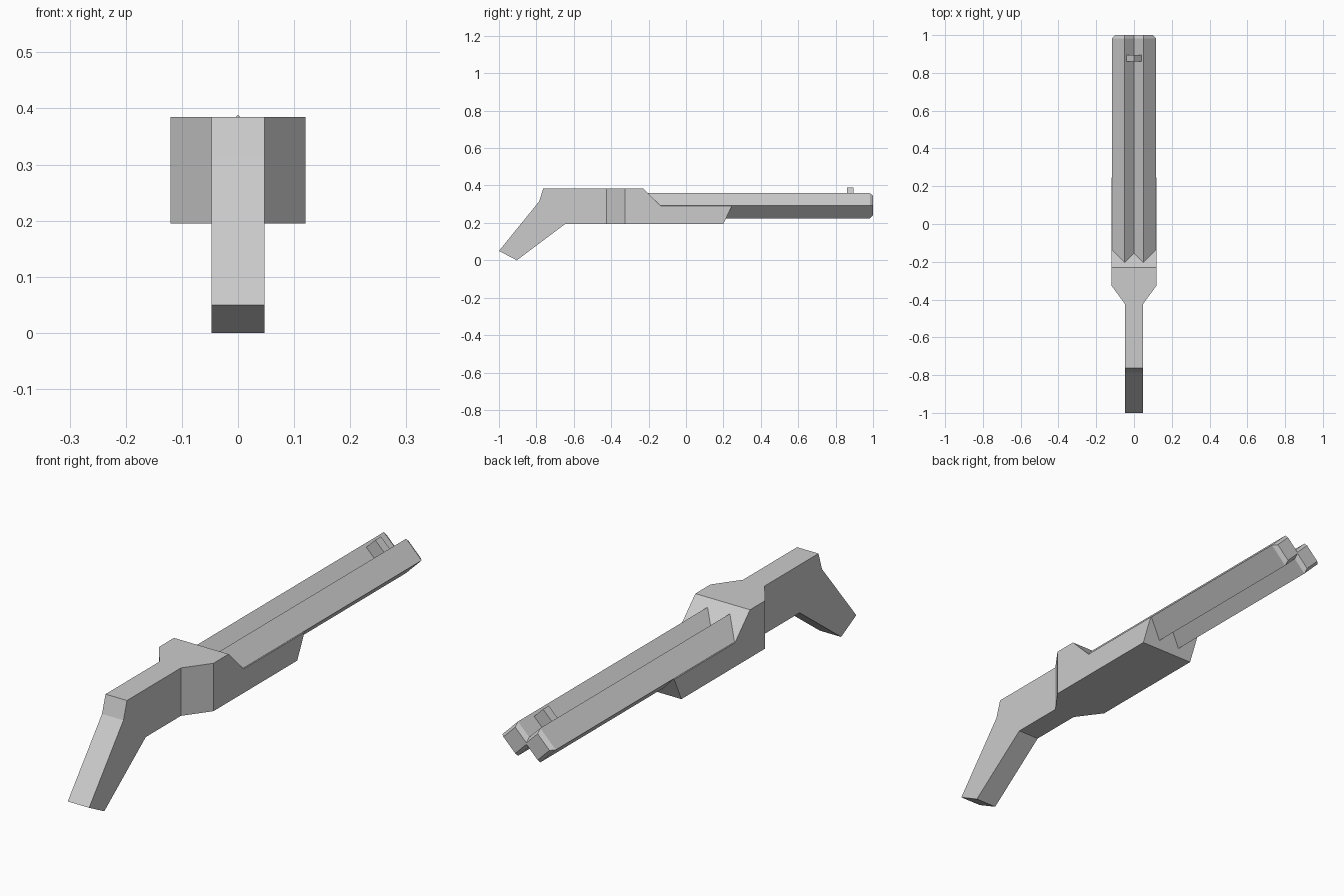
import bpy, bmesh
from mathutils import Vector

if "Cube" in bpy.data.objects:
    bpy.data.objects.remove(bpy.data.objects["Cube"])


def finish(bm, name):
    bmesh.ops.recalc_face_normals(bm, faces=bm.faces[:])
    me = bpy.data.meshes.new(name)
    bm.to_mesh(me)
    bm.free()
    ob = bpy.data.objects.new(name, me)
    bpy.context.collection.objects.link(ob)
    return ob


def diamond_bar(name, x, z, sections):
    """Loft diamond sections given as (y, half_size), capped at both ends."""
    bm = bmesh.new()
    rings = [[bm.verts.new((x + dx * r, y, z + dz * r))
              for dx, dz in ((1, 0), (0, 1), (-1, 0), (0, -1))]
             for y, r in sections]
    for a, b in zip(rings, rings[1:]):
        for i in range(4):
            j = (i + 1) % 4
            bm.faces.new((a[i], a[j], b[j], b[i]))
    bm.faces.new(rings[0])
    bm.faces.new(rings[-1])
    return finish(bm, name)


# Stock and receiver: one side profile, slim at the grip, wide at the front
GRIP_X, BODY_X = 0.047, 0.12
profile = [(-1.0, 0.05), (-0.905, 0.0), (-0.645, 0.195), (0.2, 0.195),
           (0.245, 0.29), (-0.135, 0.29), (-0.23, 0.385),
           (-0.763, 0.385), (-0.785, 0.315)]
bm = bmesh.new()
face = bm.faces.new([bm.verts.new((-GRIP_X, y, z)) for y, z in profile])
ext = bmesh.ops.extrude_face_region(bm, geom=[face])
bmesh.ops.translate(bm, vec=(2 * GRIP_X, 0, 0),
                    verts=[v for v in ext["geom"] if isinstance(v, bmesh.types.BMVert)])
for y in (-0.425, -0.325):
    bmesh.ops.bisect_plane(bm, geom=bm.verts[:] + bm.edges[:] + bm.faces[:],
                           plane_co=Vector((0, y, 0)), plane_no=Vector((0, 1, 0)))
for v in bm.verts:
    if v.co.y > -0.33:
        v.co.x *= BODY_X / GRIP_X
finish(bm, "stock_and_receiver")

# Twin square barrels standing on edge, with chamfered muzzles
for side, label in ((-1, "left"), (1, "right")):
    diamond_bar("barrel_" + label, side * 0.049, 0.292,
                [(-0.21, 0.068), (0.983, 0.068), (1.0, 0.052)])

# Front sight wedged in the valley between the barrels
diamond_bar("front_sight", 0, 0.339, [(0.86, 0.05), (0.896, 0.05)])
